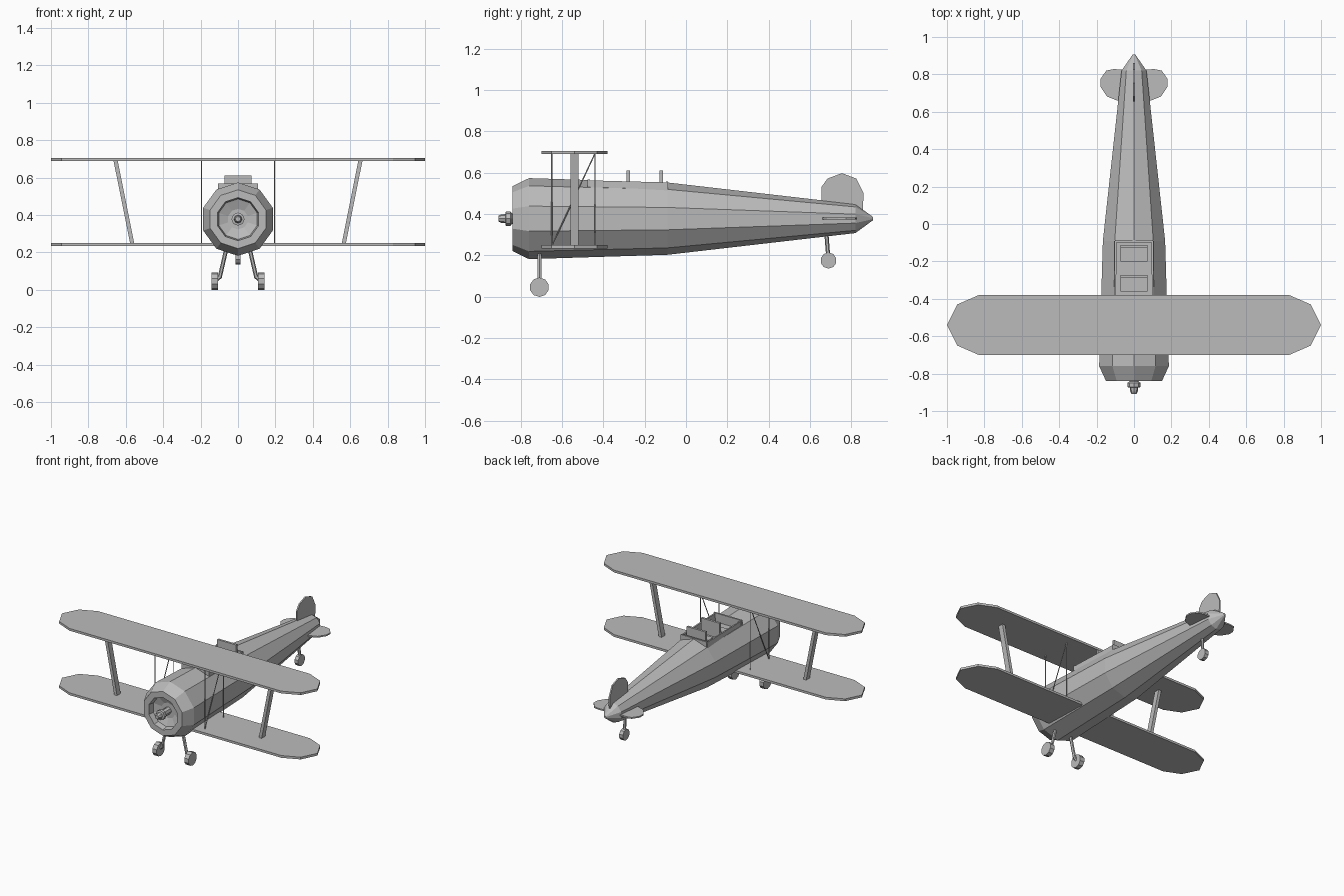
import bpy, bmesh, math
from mathutils import Vector

cube = bpy.data.objects.get("Cube")
if cube:
    bpy.data.objects.remove(cube, do_unlink=True)

grey = bpy.data.materials.new("plain grey")
grey.use_nodes = True
colour = (0.5, 0.5, 0.5, 1)
grey.diffuse_color = colour
grey.node_tree.nodes["Principled BSDF"].inputs["Base Color"].default_value = colour


def finish(name, bm):
    """Turn a bmesh into a grey, flat-shaded object."""
    bmesh.ops.recalc_face_normals(bm, faces=bm.faces)
    mesh = bpy.data.meshes.new(name)
    bm.to_mesh(mesh)
    bm.free()
    mesh.materials.append(grey)
    obj = bpy.data.objects.new(name, mesh)
    bpy.context.collection.objects.link(obj)
    return obj


def lathe(name, stations, sides=10):
    """Rings of (y, centre z, radius) around the long axis, capped at both ends."""
    bm = bmesh.new()
    angles = [math.pi / 2 + math.tau * i / sides for i in range(sides)]
    rings = [[bm.verts.new((r * math.cos(a), y, z + r * math.sin(a))) for a in angles]
             for y, z, r in stations]
    for a, b in zip(rings, rings[1:]):
        for i in range(sides):
            j = (i + 1) % sides
            bm.faces.new((a[i], a[j], b[j], b[i]))
    bm.faces.new(rings[0])
    bm.faces.new(rings[-1])
    return finish(name, bm)


def plate(name, points, thickness):
    """Extrude a flat outline of 3D points evenly to both sides."""
    bm = bmesh.new()
    face = bm.faces.new([bm.verts.new(p) for p in points])
    face.normal_update()
    push = face.normal * thickness
    out = bmesh.ops.extrude_face_region(bm, geom=[face], use_keep_orig=True)
    moved = [v for v in out["geom"] if isinstance(v, bmesh.types.BMVert)]
    bmesh.ops.translate(bm, verts=bm.verts, vec=-push / 2)
    bmesh.ops.translate(bm, verts=moved, vec=push)
    return finish(name, bm)


def box(name, low, high, top_shift=(0, 0, 0)):
    """Box between two corners; the top can be shifted sideways."""
    bm = bmesh.new()
    bmesh.ops.create_cube(bm, size=1)
    low, high = Vector(low), Vector(high)
    for v in bm.verts:
        upper = v.co.z > 0
        v.co = Vector([l + (c + 0.5) * (h - l) for l, c, h in zip(low, v.co, high)])
        if upper:
            v.co += Vector(top_shift)
    return finish(name, bm)


def rod(name, start, end, radius, sides=6):
    start, end = Vector(start), Vector(end)
    bm = bmesh.new()
    bmesh.ops.create_cone(bm, cap_ends=True, segments=sides, radius1=radius,
                          radius2=radius, depth=(end - start).length)
    turn = (end - start).to_track_quat("Z", "Y")
    for v in bm.verts:
        v.co = turn @ v.co + (start + end) / 2
    return finish(name, bm)


# Fuselage with a hollow cowl at the front
axis = 0.378
fuselage = lathe("fuselage", [
    (-0.78, axis, 0.055), (-0.795, axis, 0.095), (-0.80, axis, 0.108),
    (-0.84, axis, 0.115), (-0.84, axis, 0.157), (-0.76, axis, 0.196),
    (-0.09, axis, 0.175), (0.82, axis, 0.07), (0.905, axis, 0.008)])

# Cockpit opening
cutter = box("cockpit_cutter", (-0.095, -0.465, 0.505), (0.095, -0.095, 0.7))
cutter.hide_render = True
cut = fuselage.modifiers.new("cockpit opening", "BOOLEAN")
cut.operation = "DIFFERENCE"
cut.solver = "EXACT"
cut.object = cutter
bpy.context.view_layer.objects.active = fuselage
bpy.ops.object.modifier_apply(modifier=cut.name)
bpy.data.objects.remove(cutter, do_unlink=True)

# Cockpit rim and seats
box("front_cockpit_rim", (-0.108, -0.476, 0.53), (0.108, -0.464, 0.568))
box("rear_cockpit_rim", (-0.102, -0.098, 0.52), (0.102, -0.086, 0.558))
for side, s in (("left", 1), ("right", -1)):
    plate(side + "_cockpit_rim", [(s * 0.102, -0.47, 0.51), (s * 0.102, -0.09, 0.51),
          (s * 0.098, -0.09, 0.553), (s * 0.102, -0.47, 0.563)], 0.01)
for name, y in (("front", -0.28), ("rear", -0.12)):
    box(name + "_seat_back", (-0.073, y - 0.008, 0.505), (0.073, y + 0.008, 0.612))
    box(name + "_seat", (-0.073, y - 0.08, 0.505), (0.073, y, 0.54))

# Propeller hub
lathe("propeller_hub", [(-0.908, axis, 0.014), (-0.895, axis, 0.02), (-0.875, axis, 0.022),
      (-0.872, axis, 0.035), (-0.85, axis, 0.035), (-0.842, axis, 0.025), (-0.77, axis, 0.025)], 8)

# Wings: one clipped-tip outline used twice
tip = [(0.83, -0.16), (0.945, -0.11), (1.0, 0), (0.945, 0.11), (0.83, 0.16)]
outline = tip + [(-x, -y) for x, y in tip]
for name, z in (("upper_wing", 0.698), ("lower_wing", 0.242)):
    plate(name, [(x, y - 0.54, z) for x, y in outline], 0.016)

for side, s in (("left", 1), ("right", -1)):
    # Wing struts and bracing wires
    x = s * 0.565
    box(side + "_wing_strut", (x - 0.011, -0.56, 0.245), (x + 0.011, -0.52, 0.693), (s * 0.09, 0, 0))
    w = s * 0.195
    for name, y0, y1 in (("front", -0.65, -0.65), ("rear", -0.44, -0.44), ("diagonal", -0.65, -0.44)):
        rod(f"{side}_{name}_wire", (w, y0, 0.245), (w, y1, 0.695), 0.003)
    # Main landing gear
    rod(side + "_gear_leg", (s * 0.06, -0.71, 0.23), (s * 0.098, -0.71, 0.065), 0.011)
    rod(side + "_gear_axle", (s * 0.096, -0.71, 0.07), (s * 0.125, -0.71, 0.046), 0.011)
    rod(side + "_wheel", (s * 0.108, -0.71, 0.046), (s * 0.142, -0.71, 0.046), 0.047, 10)

# Tail wheel
rod("tail_wheel_leg", (0, 0.69, 0.175), (0, 0.677, 0.34), 0.01)
rod("tail_wheel", (-0.014, 0.69, 0.175), (0.014, 0.69, 0.175), 0.039, 10)

# Fin and tailplane
fin = [(0.655, 0.42), (0.655, 0.53), (0.685, 0.572), (0.755, 0.598), (0.825, 0.572),
       (0.86, 0.50), (0.855, 0.40), (0.82, 0.38)]
plate("tail_fin", [(0, y, z) for y, z in fin], 0.01)
half = [(0.03, 0.67), (0.09, 0.66), (0.145, 0.682), (0.18, 0.735), (0.18, 0.775),
        (0.148, 0.82), (0.11, 0.828), (0.03, 0.825)]
plate("tailplane", [(x, y, axis) for x, y in half] + [(-x, y, axis) for x, y in reversed(half)], 0.01)
